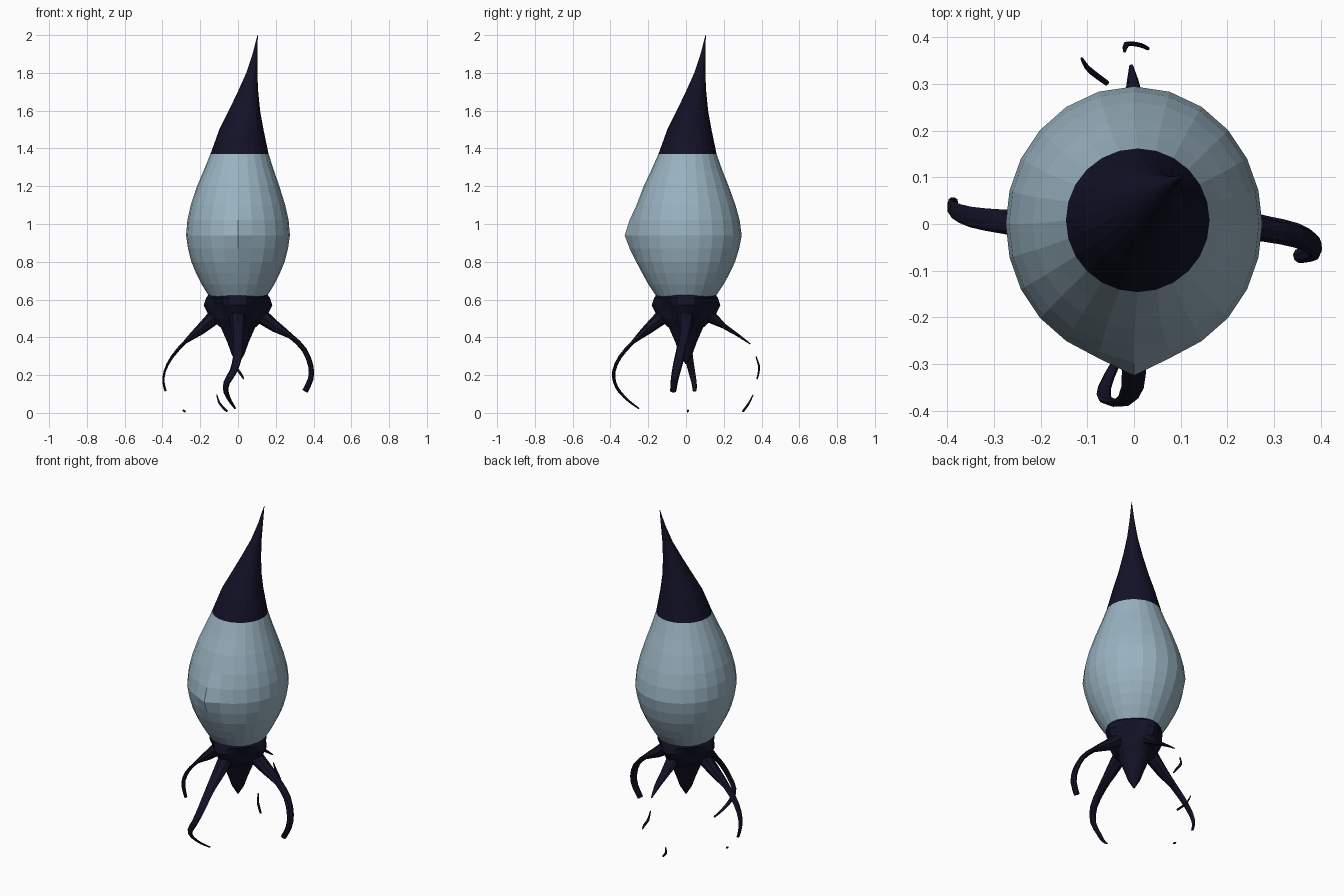
import bpy, bmesh, math
from mathutils import Vector


def material(name, color):
    m = bpy.data.materials.new(name)
    m.diffuse_color = (*color, 1)
    return m


BLUE = material("pale blue grey", (0.32, 0.45, 0.53))
DARK = material("midnight navy", (0.006, 0.006, 0.02))


def skin(name, rings, mats):
    """Join rings of points into a closed faceted tube."""
    bm = bmesh.new()
    loops = [[bm.verts.new(p) for p in ring] for ring in rings]
    n = len(rings[0])
    for a, b in zip(loops, loops[1:]):
        for i in range(n):
            j = (i + 1) % n
            bm.faces.new((a[i], a[j], b[j], b[i]))
    bm.faces.new(loops[0][::-1])
    bm.faces.new(loops[-1])
    bmesh.ops.recalc_face_normals(bm, faces=bm.faces[:])
    mesh = bpy.data.meshes.new(name)
    bm.to_mesh(mesh)
    bm.free()
    for m in mats:
        mesh.materials.append(m)
    ob = bpy.data.objects.new(name, mesh)
    bpy.context.collection.objects.link(ob)
    return ob


# Bulb body with bent pointed tip: (height, lean, radius)
profile = [(0.58, 0, 0.125), (0.62, 0, 0.155), (0.68, 0, 0.192), (0.74, 0, 0.222),
           (0.80, 0, 0.247), (0.87, 0, 0.265), (0.94, 0, 0.275), (1.02, 0, 0.268),
           (1.10, 0, 0.250), (1.20, 0.001, 0.218), (1.28, 0.004, 0.187),
           (1.37, 0.008, 0.154), (1.5, 0.018, 0.117), (1.6, 0.034, 0.083),
           (1.7, 0.053, 0.054), (1.8, 0.073, 0.029), (1.9, 0.09, 0.013),
           (2.0, 0.104, 0.001)]
SIDES = 24
rings = []
for z, lean, r in profile:
    ring = []
    swell = max(0, 1 - abs(z - 0.94) / 0.4)
    for i in range(SIDES):
        a = math.tau * i / SIDES
        rr = r + 0.02 * swell * abs(math.sin(a)) ** 2
        # small pinched point on the front
        off = abs((a - 1.5 * math.pi + math.pi) % math.tau - math.pi)
        rr += 0.03 * max(0, 1 - off / 0.3) * max(0, 1 - abs(z - 0.94) / 0.16)
        ring.append((lean + rr * math.cos(a), lean + rr * math.sin(a), z))
    rings.append(ring)
body = skin("bulb_body", rings, [BLUE, DARK])
for f in body.data.polygons:
    f.material_index = 1 if f.center.z > 1.37 else 0

# Four-lobed collar narrowing into a hanging spike: (height, lobe radius, valley radius)
collar = [(0.635, 0.15, 0.15), (0.61, 0.168, 0.156), (0.57, 0.182, 0.13),
          (0.535, 0.165, 0.115), (0.50, 0.145, 0.105), (0.45, 0.09, 0.085),
          (0.37, 0.055, 0.055), (0.31, 0.034, 0.034), (0.26, 0.004, 0.004)]
rings = []
for z, lobe, valley in collar:
    ring = []
    for i in range(SIDES):
        a = math.tau * i / SIDES
        t = math.cos(2 * a) ** 2
        r = valley + (lobe - valley) * t
        ring.append((r * math.cos(a), r * math.sin(a), z))
    rings.append(ring)
skin("collar_and_spike", rings, [DARK])


def tendril(name, path, widths, depths):
    """Flattened tube; half width and half depth run along evenly spaced stops."""
    pts = [Vector(p) for p in path]
    # one pass of Catmull-Rom midpoints for a rounder curve
    fine = []
    for i in range(len(pts) - 1):
        p0, p3 = pts[max(i - 1, 0)], pts[min(i + 2, len(pts) - 1)]
        fine += [pts[i], (pts[i] + pts[i + 1]) * 0.5625 - (p0 + p3) * 0.0625]
    fine.append(pts[-1])

    def sample(stops, t):
        x = t * (len(stops) - 1)
        k = min(int(x), len(stops) - 2)
        return stops[k] + (stops[k + 1] - stops[k]) * (x - k)

    rings = []
    last = len(fine) - 1
    for i, p in enumerate(fine):
        tangent = (fine[min(i + 1, last)] - fine[max(i - 1, 0)]).normalized()
        side = Vector((-p.y, p.x, 0))
        side = (side - tangent * side.dot(tangent)).normalized()
        normal = tangent.cross(side)
        w, d = sample(widths, i / last), sample(depths, i / last)
        rings.append([p + side * w * math.cos(math.tau * k / 8)
                      + normal * d * math.sin(math.tau * k / 8) for k in range(8)])
    skin(name, rings, [DARK])


# Tendrils curling down from each lobe
tendril("right_tendril",
        [(0.1, 0, 0.53), (0.2, 0, 0.455), (0.28, -0.01, 0.405), (0.35, -0.025, 0.335),
         (0.385, -0.045, 0.25), (0.385, -0.06, 0.18), (0.355, -0.068, 0.115)],
        [0.045, 0.028, 0.025, 0.016], [0.045, 0.014, 0.014, 0.016])
tendril("left_tendril",
        [(-0.1, 0, 0.53), (-0.2, 0, 0.44), (-0.28, 0.005, 0.375), (-0.35, 0.015, 0.295),
         (-0.388, 0.03, 0.22), (-0.394, 0.043, 0.16), (-0.383, 0.046, 0.115)],
        [0.045, 0.026, 0.018, 0.010], [0.045, 0.010, 0.006, 0.006])
tendril("front_tendril",
        [(0, -0.1, 0.53), (0, -0.2, 0.445), (0, -0.28, 0.375), (-0.003, -0.35, 0.295),
         (-0.025, -0.382, 0.22), (-0.06, -0.377, 0.16), (-0.063, -0.35, 0.11),
         (-0.04, -0.30, 0.06), (-0.015, -0.25, 0.024)],
        [0.045, 0.028, 0.02, 0.014, 0.006], [0.045, 0.010, 0.009, 0.008, 0.004])
tendril("back_tendril",
        [(0, 0.1, 0.53), (0, 0.2, 0.46), (0, 0.27, 0.415), (-0.006, 0.34, 0.365)],
        [0.045, 0.03, 0.02, 0.004], [0.045, 0.014, 0.008, 0.003])

# Loose tip pieces continuing the broken tendrils
tendril("back_tendril_middle",
        [(-0.02, 0.37, 0.30), (-0.015, 0.386, 0.25), (0.012, 0.384, 0.21), (0.03, 0.376, 0.18)],
        [0.003, 0.008, 0.007, 0.004], [0.003, 0.005, 0.005, 0.004])
tendril("back_tendril_tip",
        [(-0.112, 0.355, 0.095), (-0.1, 0.335, 0.055), (-0.08, 0.318, 0.03), (-0.058, 0.302, 0.008)],
        [0.003, 0.007, 0.006], [0.003, 0.006, 0.006])
tendril("left_tendril_tip",
        [(-0.292, 0.012, 0.014), (-0.285, 0.010, 0.010), (-0.278, 0.008, 0.006)],
        [0.004, 0.006, 0.004], [0.004, 0.006, 0.004])
